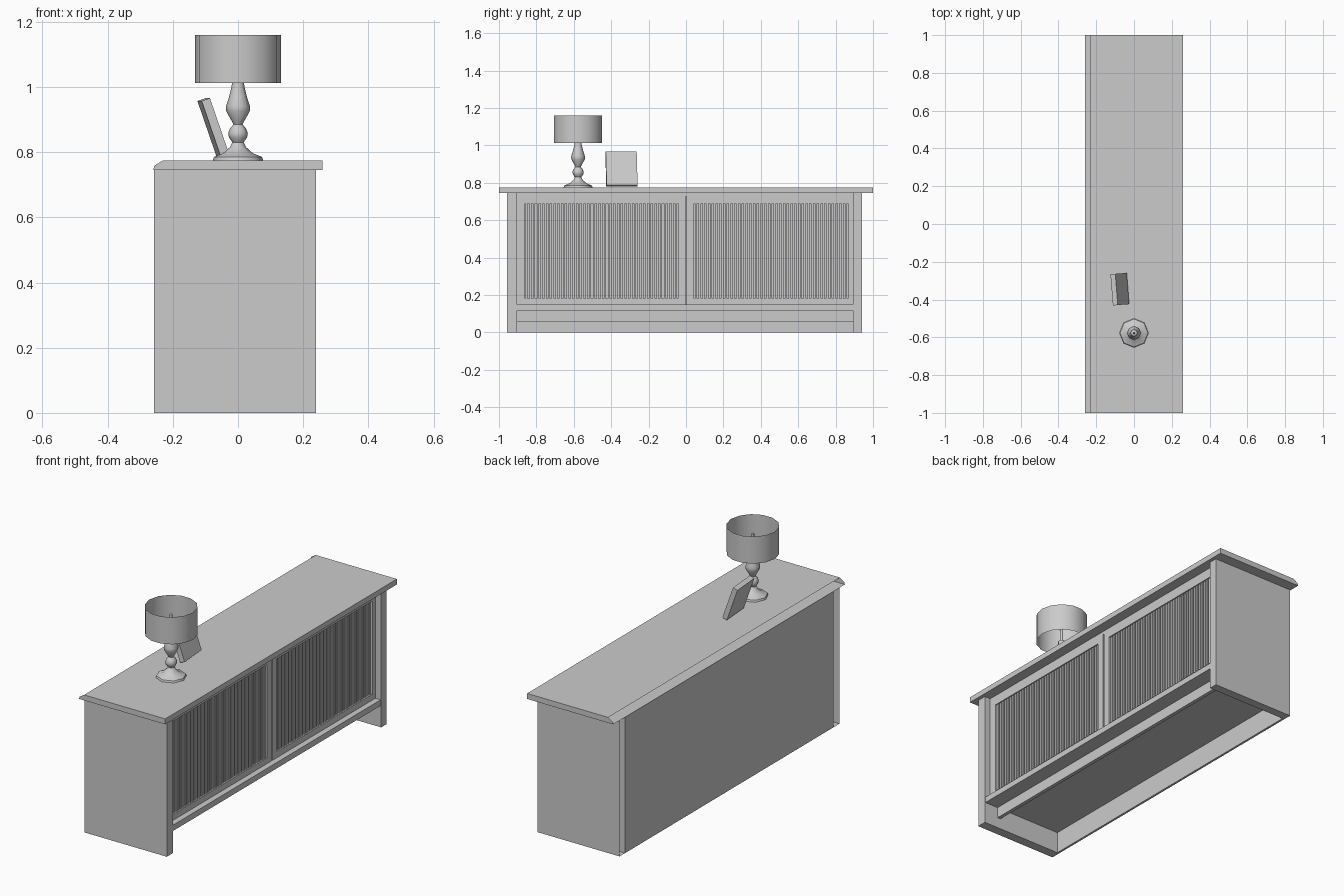
import bpy, bmesh, math
from mathutils import Matrix

if "Cube" in bpy.data.objects:
    bpy.data.objects.remove(bpy.data.objects["Cube"], do_unlink=True)

GREY = (0.6, 0.6, 0.6, 1)
mat = bpy.data.materials.new("plain_grey")
mat.use_nodes = True
mat.diffuse_color = GREY
mat.node_tree.nodes["Principled BSDF"].inputs["Base Color"].default_value = GREY


def finish(name, bm, smooth=None):
    mesh = bpy.data.meshes.new(name)
    bm.to_mesh(mesh)
    bm.free()
    mesh.materials.append(mat)
    obj = bpy.data.objects.new(name, mesh)
    bpy.context.collection.objects.link(obj)
    if smooth:
        bpy.ops.object.select_all(action="DESELECT")
        obj.select_set(True)
        bpy.context.view_layer.objects.active = obj
        bpy.ops.object.shade_smooth_by_angle(angle=math.radians(smooth))
    return obj


def add_box(bm, x, y, z):
    size = Matrix.Diagonal((x[1] - x[0], y[1] - y[0], z[1] - z[0], 1))
    middle = Matrix.Translation((sum(x) / 2, sum(y) / 2, sum(z) / 2))
    return bmesh.ops.create_cube(bm, size=1, matrix=middle @ size)["verts"]


def box(name, x, y, z, open_back=False):
    bm = bmesh.new()
    add_box(bm, x, y, z)
    if open_back:
        remove_back(bm)
    return finish(name, bm)


def remove_back(bm):
    bm.normal_update()
    back = [f for f in bm.faces if f.normal.x < -0.5]
    bmesh.ops.delete(bm, geom=back, context="FACES")


def lathe(name, profile, sides, centre, smooth):
    bm = bmesh.new()
    rings = []
    for r, z in profile:
        angles = [2 * math.pi * i / sides for i in range(sides)]
        rings.append([bm.verts.new((centre[0] + r * math.cos(a),
                                    centre[1] + r * math.sin(a), z)) for a in angles])
    for low, high in zip(rings, rings[1:]):
        for i in range(sides):
            j = (i + 1) % sides
            bm.faces.new((low[i], low[j], high[j], high[i]))
    return finish(name, bm, smooth)


BACK, FRONT = -0.257, 0.24
INNER = (-0.904, 0.893)

# Table top: slab with a bevelled, open back edge
bm = bmesh.new()
outline = [(-0.26, 0.745), (0.26, 0.745), (0.26, 0.775), (-0.23, 0.775), (-0.257, 0.758)]
end = bm.faces.new([bm.verts.new((x, -1, z)) for x, z in outline])
grown = bmesh.ops.extrude_face_region(bm, geom=[end], use_keep_orig=True)["geom"]
for v in grown:
    if isinstance(v, bmesh.types.BMVert):
        v.co.y = 1
bmesh.ops.recalc_face_normals(bm, faces=bm.faces)
remove_back(bm)
finish("table_top", bm)

# Carcass
box("right_end_panel", (BACK, FRONT), (-0.957, INNER[0]), (0, 0.745), True)
box("left_end_panel", (BACK, FRONT), (INNER[1], 0.94), (0, 0.745), True)
box("back_panel", (BACK, BACK + 0.012), INNER, (0, 0.745))
box("bottom_shelf", (BACK + 0.002, FRONT - 0.003), INNER, (0.118, 0.15))
box("upper_panel", (BACK + 0.002, 0.205), INNER, (0.727, 0.744))
box("plinth_rail", (0.135, 0.155), INNER, (0.059, 0.118))

# Slatted doors
SLATS = 41
for side, y0, y1, h0, h1 in (("right", INNER[0], -0.004, -0.862, -0.043),
                             ("left", 0.004, INNER[1], 0.043, 0.866)):
    x = (0.18, 0.205)
    bm = bmesh.new()
    add_box(bm, x, (y0, h0), (0.15, 0.727))
    add_box(bm, x, (h1, y1), (0.15, 0.727))
    add_box(bm, x, (h0, h1), (0.15, 0.182))
    add_box(bm, x, (h0, h1), (0.69, 0.727))
    finish(side + "_door_frame", bm)
    bm = bmesh.new()
    pitch = (h1 - h0) / SLATS
    for i in range(SLATS):
        y = h0 + pitch * (i + 0.5)
        add_box(bm, (0.184, 0.198), (y - pitch * 0.29, y + pitch * 0.29), (0.182, 0.69))
    finish(side + "_door_slats", bm)

# Lamp: turned stand and an open drum shade
LAMP = (0, -0.577)
stand = [(0.077, 0.775), (0.074, 0.785), (0.045, 0.797), (0.025, 0.815), (0.017, 0.83),
         (0.028, 0.845), (0.03, 0.858), (0.025, 0.872), (0.014, 0.885), (0.018, 0.893),
         (0.036, 0.925), (0.037, 0.94), (0.028, 0.968), (0.02, 1.0), (0.018, 1.015),
         (0.007, 1.02), (0.007, 1.115), (0.0005, 1.12)]
lathe("lamp_stand", stand, 8, LAMP, 50)
lathe("lamp_shade", [(0.132, 1.012), (0.132, 1.16)], 14, LAMP, 40)

# Leaning picture frame
bm = bmesh.new()
verts = add_box(bm, (-0.0135, 0.0135), (-0.083, 0.083), (-0.0935, 0.0935))
turn = Matrix.Rotation(math.radians(4.5), 4, "Z") @ Matrix.Rotation(math.radians(-19), 4, "Y")
bmesh.ops.transform(bm, verts=verts, matrix=Matrix.Translation((-0.075, -0.345, 0.873)) @ turn)
finish("picture_frame", bm)
